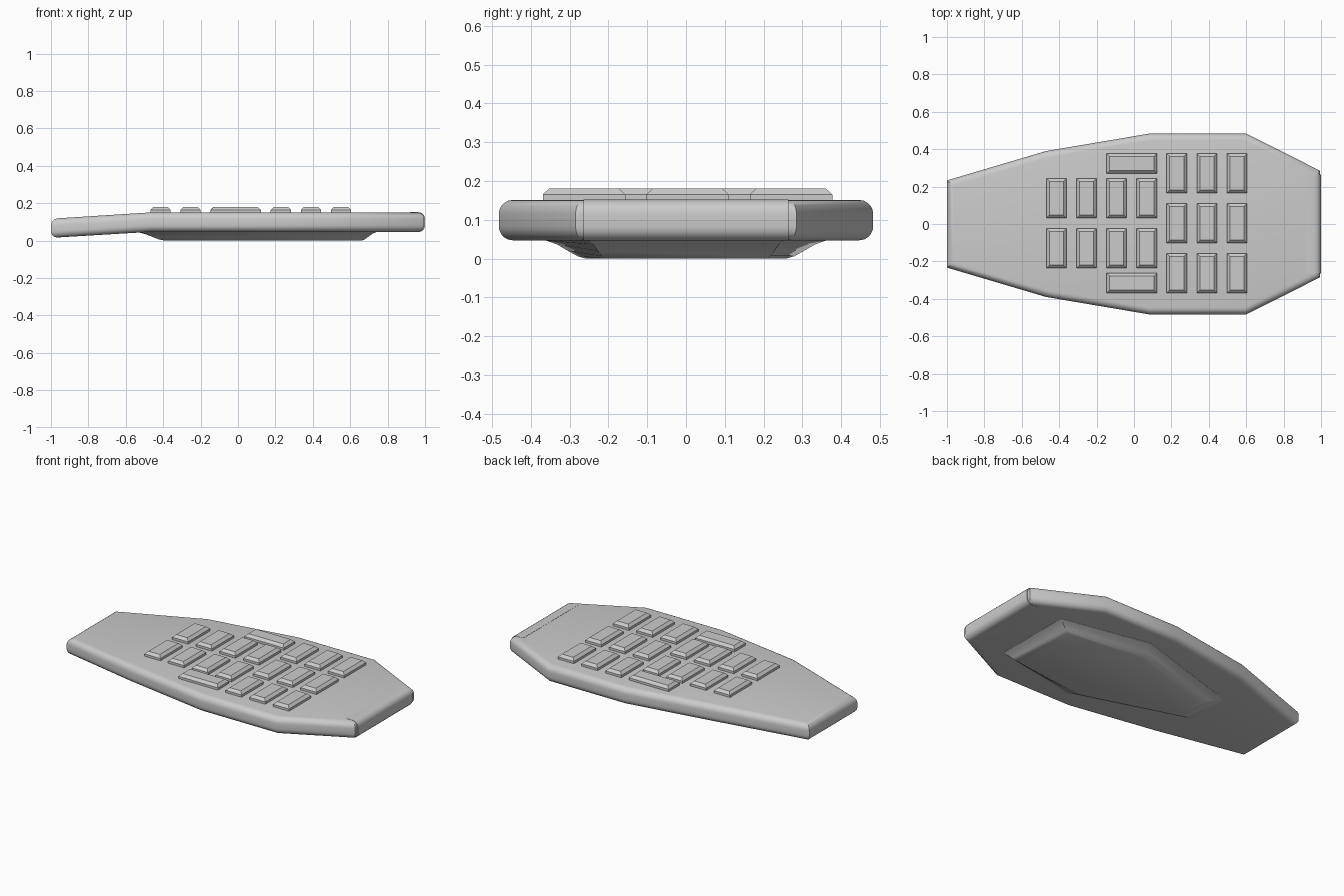
import bpy, bmesh, math

if "Cube" in bpy.data.objects:
    bpy.data.objects.remove(bpy.data.objects["Cube"])


def finish(name, bm, smooth=True):
    bmesh.ops.recalc_face_normals(bm, faces=bm.faces)
    mesh = bpy.data.meshes.new(name)
    bm.to_mesh(mesh)
    bm.free()
    obj = bpy.data.objects.new(name, mesh)
    bpy.context.collection.objects.link(obj)
    if smooth:
        bpy.ops.object.select_all(action='DESELECT')
        obj.select_set(True)
        bpy.context.view_layer.objects.active = obj
        bpy.ops.object.shade_smooth_by_angle(angle=math.radians(30))
    return obj


def slab(stations):
    """Strip of quads through (x, half width, bottom z, top z) sections."""
    bm = bmesh.new()
    rings = [[bm.verts.new(p) for p in ((x, -w, b), (x, w, b), (x, w, t), (x, -w, t))]
             for x, w, b, t in stations]
    for r, s in zip(rings, rings[1:]):
        for i in range(4):
            j = (i + 1) % 4
            bm.faces.new((r[i], r[j], s[j], s[i]))
    bm.faces.new(rings[0])
    bm.faces.new(rings[-1])
    # perimeter edges: lengthwise edges plus top and bottom edges of both ends
    rim = [bm.edges.get((r[i], s[i])) for r, s in zip(rings, rings[1:]) for i in range(4)]
    rim += [bm.edges.get((r[a], r[b])) for r in (rings[0], rings[-1])
            for a, b in ((0, 1), (2, 3))]
    return bm, rim


def loft(layers):
    """Skin between closed loops of points, capped at both ends."""
    bm = bmesh.new()
    rings = [[bm.verts.new(p) for p in layer] for layer in layers]
    n = len(rings[0])
    for r, s in zip(rings, rings[1:]):
        for i in range(n):
            j = (i + 1) % n
            bm.faces.new((r[i], r[j], s[j], s[i]))
    bm.faces.new(rings[0])
    bm.faces.new(rings[-1])
    return bm


# Main shell, tail end sloping down
bm, rim = slab([(-1.0, 0.233, 0.015, 0.117), (-0.47, 0.39, 0.047, 0.151),
                (0.08, 0.483, 0.047, 0.151), (0.6, 0.483, 0.047, 0.151),
                (0.995, 0.285, 0.047, 0.151)])
bmesh.ops.bevel(bm, geom=rim, offset=0.036, segments=5, profile=0.5, affect='EDGES')
finish("body", bm)

# Rounded front window
bm, rim = slab([(0.92, 0.265, 0.046, 0.152), (1.0, 0.265, 0.046, 0.152)])
tip = [e for e in bm.edges if all(v.co.x > 0.95 for v in e.verts)
       and abs(e.verts[0].co.z - e.verts[1].co.z) < 1e-4]
bmesh.ops.bevel(bm, geom=tip, offset=0.036, segments=5, profile=0.5, affect='EDGES')
finish("front_window", bm)

# Underside bulge: outline shrinks in a soft S curve from the shell to the floor
outer = [(0.74, 0.25), (0.18, 0.36), (-0.54, 0.14)]
inner = [(0.66, 0.21), (0.16, 0.26), (-0.39, 0.09)]
layers = []
for f, z in ((0, 0.06), (0, 0.046), (0.28, 0.036), (0.55, 0.02), (0.8, 0.006), (1, 0.0)):
    half = [(a[0] + (b[0] - a[0]) * f, a[1] + (b[1] - a[1]) * f) for a, b in zip(outer, inner)]
    layers.append([(x, y, z) for x, y in half] + [(x, -y, z) for x, y in reversed(half)])
finish("battery_bulge", loft(layers))


# Chamfered keys
def key(name, cx, cy, sx, sy):
    layers = []
    for inset, z in ((0, 0.14), (0, 0.165), (0.016, 0.18)):
        hx, hy = sx / 2 - inset, sy / 2 - inset
        layers.append([(cx + a * hx, cy + b * hy, z)
                       for a, b in ((-1, -1), (1, -1), (1, 1), (-1, 1))])
    finish(name, loft(layers), smooth=False)


for c in range(4):
    for r, y in enumerate((-0.13, 0.138)):
        key(f"key_left_{c}_{r}", -0.415 + 0.161 * c, y, 0.108, 0.213)
for c in range(3):
    for r in range(3):
        key(f"key_right_{c}_{r}", 0.229 + 0.161 * c, 0.004 + 0.267 * (r - 1), 0.108, 0.213)
for r, y in enumerate((-0.316, 0.324)):
    key(f"key_wide_{r}", -0.012, y, 0.268, 0.106)
